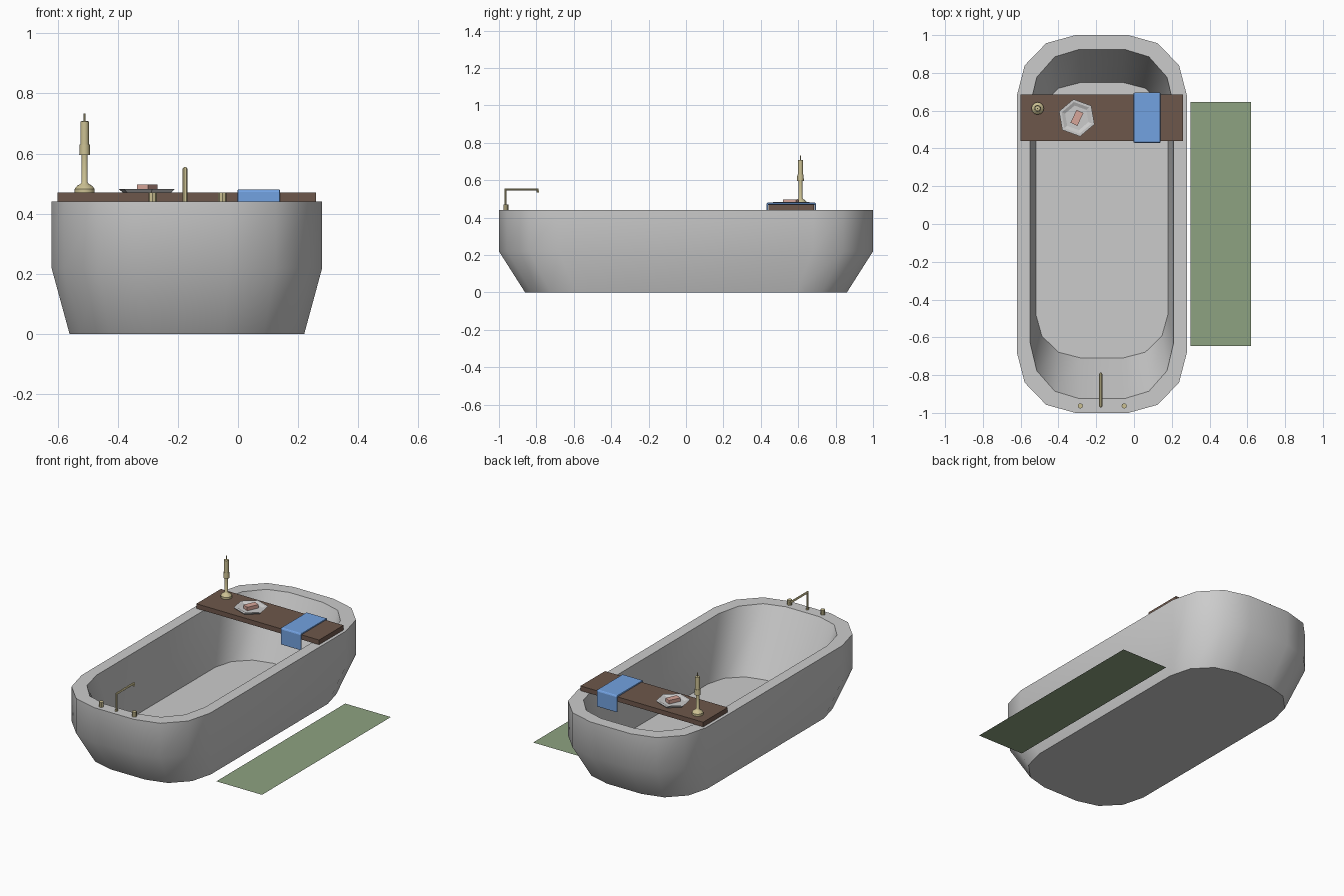
import bpy, bmesh, math
from mathutils import Matrix

if "Cube" in bpy.data.objects:
    bpy.data.objects.remove(bpy.data.objects["Cube"])

def material(name, rgb):
    m = bpy.data.materials.new(name)
    m.diffuse_color = (*rgb, 1)
    m.use_nodes = True
    m.node_tree.nodes["Principled BSDF"].inputs["Base Color"].default_value = m.diffuse_color
    return m

wood = material("dark_wood", (0.155, 0.095, 0.07))
brass = material("brass", (0.60, 0.53, 0.29))
blue = material("blue_cloth", (0.17, 0.36, 0.75))
pink = material("pink_soap", (0.68, 0.38, 0.32))
green = material("green_mat", (0.27, 0.36, 0.22))

def add_mesh(name, bm, mat=None, smooth=None):
    bmesh.ops.recalc_face_normals(bm, faces=bm.faces)
    me = bpy.data.meshes.new(name)
    bm.to_mesh(me)
    bm.free()
    ob = bpy.data.objects.new(name, me)
    bpy.context.collection.objects.link(ob)
    if mat:
        me.materials.append(mat)
    if smooth:
        bpy.ops.object.select_all(action='DESELECT')
        ob.select_set(True)
        bpy.context.view_layer.objects.active = ob
        bpy.ops.object.shade_smooth_by_angle(angle=math.radians(smooth))
    return ob

def loft(rings):
    """Skin a stack of equal-length rings and cap both ends."""
    bm = bmesh.new()
    loops = [[bm.verts.new(p) for p in r] for r in rings]
    n = len(loops[0])
    for a, b in zip(loops, loops[1:]):
        for i in range(n):
            j = (i + 1) % n
            bm.faces.new((a[i], a[j], b[j], b[i]))
    bm.faces.new(loops[0][::-1])
    bm.faces.new(loops[-1])
    return bm

def lathe(name, x, y, profile, sides, mat=None, turn=0, smooth=None):
    rings = [[(x + r * math.cos(turn + k * math.tau / sides),
               y + r * math.sin(turn + k * math.tau / sides), z)
              for k in range(sides)] for r, z in profile]
    return add_mesh(name, loft(rings), mat, smooth)

def box(name, loc, size, mat, turn=0):
    bm = bmesh.new()
    bmesh.ops.create_cube(bm, size=1, matrix=Matrix.Translation(loc)
                          @ Matrix.Rotation(turn, 4, 'Z') @ Matrix.Diagonal((*size, 1)))
    return add_mesh(name, bm, mat)

# Tub: rounded rectangle outline, scaled at each level
CX = -0.17
outline = []
for q, (sx, sy) in enumerate(((1, 1), (-1, 1), (-1, -1), (1, -1))):
    for k in range(4):
        a = math.radians(q * 90 + k * 30)
        outline.append((sx * 0.14 + 0.31 * math.cos(a), sy * 0.68 + 0.32 * math.sin(a)))

levels = [(0.867, 0.86, 0, 0), (1, 1, 0, 0.22), (1, 1, 0, 0.44),
          (0.844, 0.925, 0, 0.44), (0.778, 0.73, 0.02, 0.06)]
add_mesh("bathtub", loft([[(CX + x * kx, cy + y * ky, z) for x, y in outline]
                          for kx, ky, cy, z in levels]), smooth=35)

# Board across the rim
box("bath_board", (-0.17, 0.5625, 0.455), (0.86, 0.245, 0.03), wood)

# Candlestick and candle
lathe("candlestick", -0.51, 0.612,
      [(0.033, 0.47), (0.033, 0.483), (0.025, 0.493), (0.013, 0.5), (0.01, 0.505),
       (0.01, 0.595), (0.018, 0.595), (0.017, 0.63), (0.0145, 0.63), (0.0145, 0.707),
       (0.003, 0.709), (0.003, 0.733)], 12, brass, smooth=35)

# Hexagonal soap dish with soap
lathe("soap_dish", -0.303, 0.562,
      [(0.085, 0.47), (0.1, 0.483), (0.085, 0.483), (0.066, 0.475)], 6, turn=math.radians(40))
box("soap", (-0.302, 0.562, 0.486), (0.075, 0.04, 0.023), pink, math.radians(65))

# Towel draped over the board
profile = [(0.43, 0.375), (0.43, 0.472), (0.433, 0.478), (0.438, 0.481),
           (0.687, 0.481), (0.692, 0.478), (0.695, 0.472), (0.695, 0.375),
           (0.686, 0.375), (0.686, 0.471), (0.439, 0.471), (0.439, 0.375)]
towel = add_mesh("towel", loft([[(x, y, z) for y, z in profile] for x in (-0.002, 0.14)]), blue)
bev = towel.modifiers.new("soft_edges", 'BEVEL')
bev.width, bev.segments, bev.limit_method = 0.004, 2, 'ANGLE'
bev.angle_limit = math.radians(60)

# Tap spout: bent tube
cu = bpy.data.curves.new("tap_spout", 'CURVE')
cu.dimensions = '3D'
cu.bevel_depth, cu.bevel_resolution, cu.use_fill_caps = 0.008, 1, True
sp = cu.splines.new('POLY')
path = [(-0.965, 0.44), (-0.965, 0.55), (-0.793, 0.55), (-0.793, 0.534)]
sp.points.add(len(path) - 1)
for p, (y, z) in zip(sp.points, path):
    p.co = (-0.176, y, z, 1)
sp.use_smooth = False
cu.materials.append(brass)
bpy.context.collection.objects.link(bpy.data.objects.new("tap_spout", cu))

# Tap handles
for side, x in (("left", -0.284), ("right", -0.052)):
    lathe(side + "_tap_handle", x, -0.963, [(0.014, 0.44), (0.014, 0.471)], 8, brass)

# Floor mat
bm = bmesh.new()
bm.faces.new([bm.verts.new(p) for p in
              ((0.3, -0.645, 0), (0.62, -0.645, 0), (0.62, 0.645, 0), (0.3, 0.645, 0))])
add_mesh("bath_mat", bm, green)
